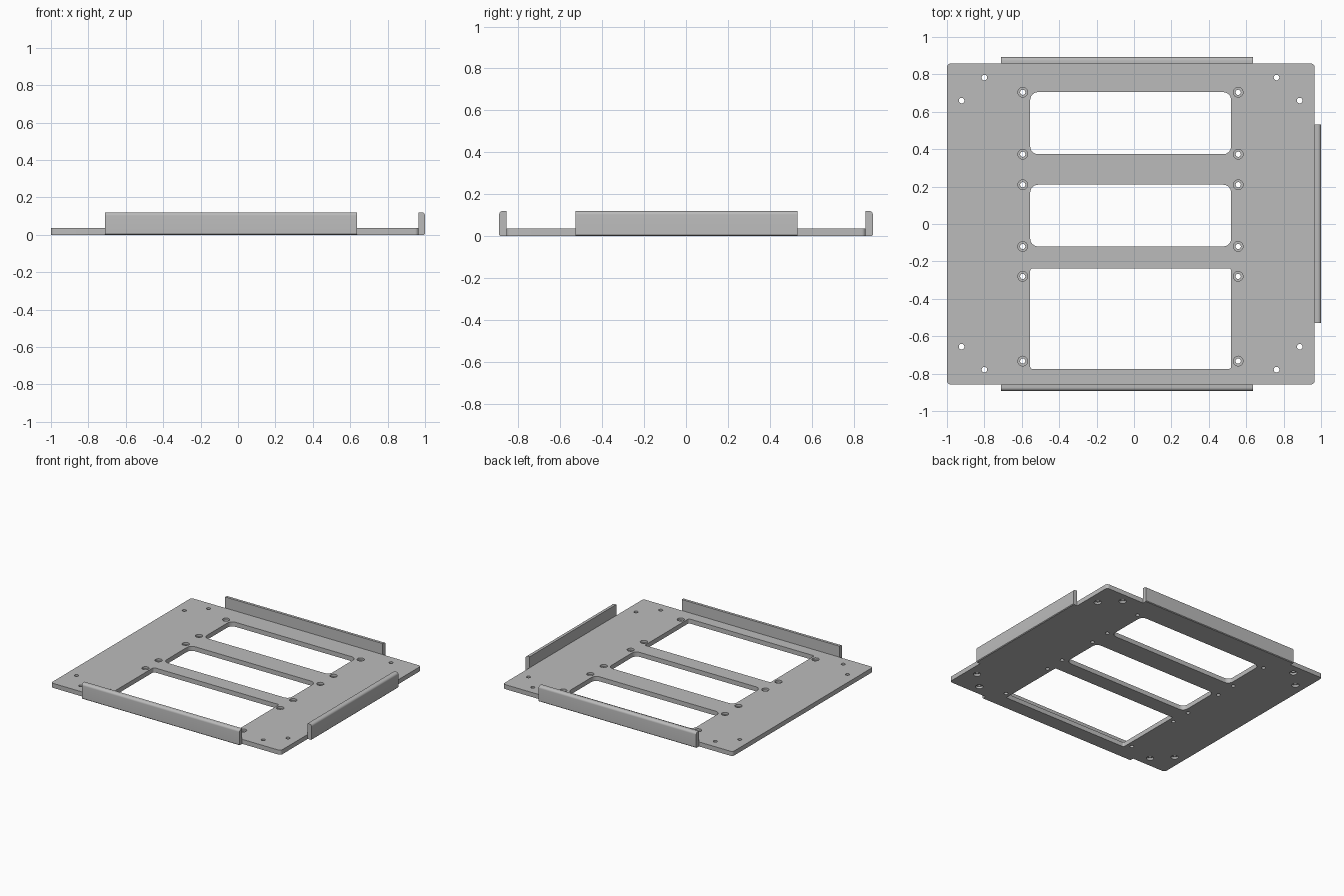
import bpy, bmesh, math
from mathutils import Matrix, Vector

if "Cube" in bpy.data.objects:
    bpy.data.objects.remove(bpy.data.objects["Cube"])

grey = bpy.data.materials.new("light grey")
grey.diffuse_color = (0.5, 0.5, 0.5, 1)
grey.use_nodes = True
grey.node_tree.nodes["Principled BSDF"].inputs["Base Color"].default_value = grey.diffuse_color

T = 0.035                    # plate thickness
X0, X1, Y = -1.0, 0.966, 0.858


def rounded_rect(x0, x1, y0, y1, r, steps=6):
    pts = []
    corners = [(x1 - r, y1 - r), (x0 + r, y1 - r), (x0 + r, y0 + r), (x1 - r, y0 + r)]
    for i, (cx, cy) in enumerate(corners):
        for k in range(steps + 1):
            a = math.pi / 2 * (i + k / steps)
            pts.append((cx + r * math.cos(a), cy + r * math.sin(a)))
    return pts


def circle(cx, cy, r, n=24):
    return [(cx + r * math.cos(2 * math.pi * i / n),
             cy + r * math.sin(2 * math.pi * i / n)) for i in range(n)]


def add_loft(bm, layers):
    """Closed solid through stacked outlines: [(z, points), ...]."""
    rings = [[bm.verts.new((x, y, z)) for x, y in pts] for z, pts in layers]
    n = len(rings[0])
    for a, b in zip(rings, rings[1:]):
        for i in range(n):
            j = (i + 1) % n
            bm.faces.new((a[i], a[j], b[j], b[i]))
    bm.faces.new(rings[0][::-1])
    bm.faces.new(rings[-1])


def make_object(name, bm):
    bmesh.ops.recalc_face_normals(bm, faces=bm.faces)
    me = bpy.data.meshes.new(name)
    bm.to_mesh(me)
    bm.free()
    me.materials.append(grey)
    ob = bpy.data.objects.new(name, me)
    bpy.context.collection.objects.link(ob)
    return ob


def smooth(ob):
    bpy.ops.object.select_all(action='DESELECT')
    ob.select_set(True)
    bpy.context.view_layer.objects.active = ob
    bpy.ops.object.shade_smooth_by_angle(angle=math.radians(35))


# Base plate with small corner radii
bm = bmesh.new()
add_loft(bm, [(z, rounded_rect(X0, X1, -Y, Y, 0.02)) for z in (0, T)])
plate = make_object("base_plate", bm)

# Cutters: windows, recessed screw holes, corner mounting holes
bm = bmesh.new()
for y0, y1, r in ((0.373, 0.705, 0.042), (-0.12, 0.21, 0.042), (-0.775, -0.238, 0.012)):
    add_loft(bm, [(z, rounded_rect(-0.555, 0.519, y0, y1, r)) for z in (-0.1, 0.1)])

for x in (-0.595, 0.557):
    for y in (0.704, 0.373, 0.21, -0.12, -0.28, -0.733):
        add_loft(bm, [(z, circle(x, y, r)) for z, r in
                      ((-0.1, 0.014), (T - 0.016, 0.014), (T - 0.016, 0.026), (0.1, 0.026))])

for x, y in ((-0.8, 0.781), (0.762, 0.781), (-0.922, 0.658), (0.886, 0.658)):
    for s in (-1, 1):
        add_loft(bm, [(z, circle(x, s * y + 0.002, r)) for z, r in
                      ((-0.1, 0.026), (0.016, 0.026), (0.016, 0.015), (0.1, 0.015))])
cutter = make_object("hole_cutter", bm)
cutter.hide_render = True

mod = plate.modifiers.new("holes", 'BOOLEAN')
mod.operation = 'DIFFERENCE'
mod.solver = 'EXACT'
mod.object = cutter
bpy.context.view_layer.objects.active = plate
bpy.ops.object.modifier_apply(modifier="holes")
bpy.data.objects.remove(cutter)
smooth(plate)

# Upright flange section: (outward distance, height), top outer edge rounded
W, H, R, C = 0.034, 0.12, 0.018, 0.005
section = [(0, 0), (W - C, 0), (W, C)]
section += [(W - R + R * math.cos(a), H - R + R * math.sin(a))
            for a in (math.pi / 2 * k / 6 for k in range(7))]
section += [(0, H)]


def flange(name, origin, outward, along, half_len):
    bm = bmesh.new()
    add_loft(bm, [(t, section) for t in (-half_len, half_len)])
    out, run = Vector(outward), Vector(along)
    m = Matrix((out, (0, 0, 1), run)).transposed().to_4x4()
    m.translation = Vector(origin)
    bm.transform(m)
    smooth(make_object(name, bm))


flange("front_flange", (-0.037, -Y, 0), (0, -1, 0), (1, 0, 0), 0.674)
flange("back_flange", (-0.037, Y, 0), (0, 1, 0), (1, 0, 0), 0.674)
flange("right_flange", (X1, 0.002, 0), (1, 0, 0), (0, 1, 0), 0.53)
